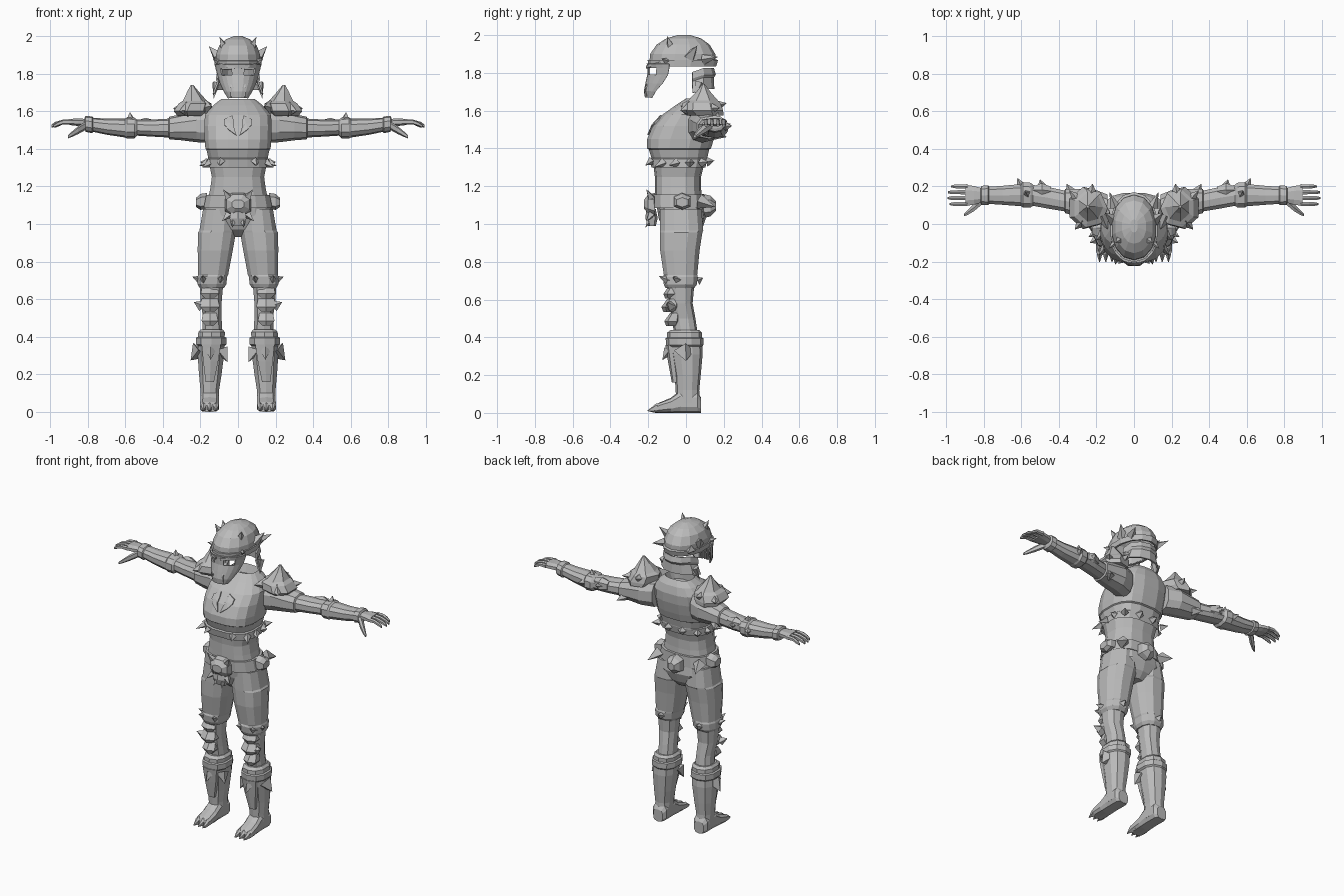
import bpy, bmesh, math
from mathutils import Vector
from mathutils.bvhtree import BVHTree

steel = bpy.data.materials.new("grey_steel")
steel.diffuse_color = (0.5, 0.5, 0.5, 1)


def finish(name, bm, mirror=False, thick=0):
    bmesh.ops.recalc_face_normals(bm, faces=bm.faces)
    me = bpy.data.meshes.new(name)
    bm.to_mesh(me)
    bm.free()
    me.materials.append(steel)
    ob = bpy.data.objects.new(name, me)
    bpy.context.collection.objects.link(ob)
    if thick:
        s = ob.modifiers.new("thickness", 'SOLIDIFY')
        s.thickness = thick
        s.offset = -1
    if mirror:
        m = ob.modifiers.new("mirror", 'MIRROR')
        m.use_clip = False
        m.use_mirror_merge = False
    return ob


def loft(bm, axis, rings, n=10, power=2.4, caps=(True, True)):
    """Skin rounded sections: (position, a0, a1, b0, b1) along x, y or z."""
    loops = []
    for t, a0, a1, b0, b1 in rings:
        loop = []
        for i in range(n):
            ang = 2 * math.pi * (i + 0.5) / n
            c, s = math.cos(ang), math.sin(ang)
            a = (a0 + a1) / 2 + (a1 - a0) / 2 * math.copysign(abs(c) ** (2 / power), c)
            b = (b0 + b1) / 2 + (b1 - b0) / 2 * math.copysign(abs(s) ** (2 / power), s)
            co = {'x': (t, a, b), 'y': (a, t, b), 'z': (a, b, t)}[axis]
            loop.append(bm.verts.new(co))
        loops.append(loop)
    for l0, l1 in zip(loops, loops[1:]):
        for i in range(n):
            j = (i + 1) % n
            bm.faces.new((l0[i], l0[j], l1[j], l1[i]))
    for use, loop in zip(caps, (loops[0], loops[-1])):
        if use:
            bm.faces.new(loop)


def part(name, axis, rings, n=10, power=2.4, caps=(True, True), mirror=False, thick=0):
    bm = bmesh.new()
    loft(bm, axis, rings, n, power, caps)
    return finish(name, bm, mirror, thick)


def spikes(name, items, sides=4, mirror=True):
    """Cones given as (base point, tip point, base radius)."""
    bm = bmesh.new()
    for base, tip, r in items:
        base, tip = Vector(base), Vector(tip)
        q = (tip - base).to_track_quat('Z', 'Y')
        ring = [bm.verts.new(base + q @ Vector((r * math.cos(k), r * math.sin(k), 0)))
                for k in (2 * math.pi * i / sides for i in range(sides))]
        top = bm.verts.new(tip)
        bm.faces.new(ring)
        for i in range(sides):
            bm.faces.new((ring[i], ring[(i + 1) % sides], top))
    return finish(name, bm, mirror)


# Helmet dome, brow band and neck guard
part("helmet_dome", 'z', [(1.84, -.122, .122, -.195, .155), (1.90, -.12, .12, -.19, .155),
     (1.95, -.102, .102, -.155, .125), (1.982, -.066, .066, -.105, .08),
     (2.0, -.02, .02, -.045, .025)], 14, 2.1, (False, True), thick=.012)
part("helmet_band", 'z', [(1.835, -.126, .126, -.2, .16), (1.868, -.129, .129, -.203, .17)],
     14, 2.1, (False, False), thick=.015)
bm = bmesh.new()
rows = []
for z, w, back in ((1.825, .112, .148), (1.79, .118, .158), (1.775, .112, .148), (1.715, .135, .15)):
    rows.append([bm.verts.new((w * math.sin(a), .035 + (back - .035) * math.cos(a),
                 z - (.02 if i in (0, 6) else 0)))
                 for i, a in enumerate(math.radians(-90 + 30 * k) for k in range(7))])
for r0, r1 in zip(rows, rows[1:]):
    for i in range(6):
        bm.faces.new((r0[i], r0[i + 1], r1[i + 1], r1[i]))
finish("neck_guard", bm, thick=.01)

# Face mask with open eyes
bm = bmesh.new()
rows = []
for z, w, front, depth in ((1.85, .115, -.198, .12), (1.828, .11, -.195, .118), (1.79, .1, -.195, .11),
                           (1.745, .086, -.205, .09), (1.705, .066, -.213, .06), (1.672, .045, -.208, .035)):
    rows.append([bm.verts.new((w * math.sin(a), front + depth * (1 - math.cos(a)), z))
                 for a in (math.radians(-85 + 17 * k) for k in range(11))])
for j, (r0, r1) in enumerate(zip(rows, rows[1:])):
    for i in range(10):
        if not (j == 1 and i in (2, 3, 6, 7)):
            bm.faces.new((r0[i], r0[i + 1], r1[i + 1], r1[i]))
finish("face_mask", bm, thick=.01)
bm = bmesh.new()
for x in (-.036, -.018, 0, .018, .036):
    loft(bm, 'z', [(1.675, x - .005, x + .005, -.213, -.19), (1.725, x - .007, x + .007, -.22, -.19),
                   (1.745, x - .004, x + .004, -.208, -.19)], 4)
finish("mask_teeth", bm)
part("mask_brow", 'x', [(.015, -.215, -.19, 1.822, 1.84), (.06, -.2, -.165, 1.828, 1.848),
     (.1, -.15, -.12, 1.84, 1.86)], 4, mirror=True)
spikes("helmet_horns", [((.105, .02, 1.885), (.155, .06, 1.945), .035), ((.07, -.08, 1.935), (.098, -.1, 1.995), .028),
       ((.1, .09, 1.87), (.13, .17, 1.885), .028), ((.1, -.1, 1.86), (.135, -.13, 1.875), .02),
       ((.115, .07, 1.75), (.13, .045, 1.665), .025)])

# Cuirass: stepped chest and belly plates with an open collar
torso = part("cuirass", 'z', [(1.30, -.172, .172, -.185, .105), (1.345, -.168, .168, -.195, .115),
     (1.35, -.16, .16, -.185, .115), (1.395, -.17, .17, -.2, .125), (1.40, -.176, .176, -.208, .135),
     (1.45, -.18, .18, -.208, .15), (1.52, -.182, .182, -.178, .165), (1.58, -.178, .178, -.125, .168),
     (1.63, -.135, .135, -.055, .155), (1.665, -.09, .09, .0, .13), (1.61, -.075, .075, .0, .11)],
     16, 2.7, (False, True))
part("waist", 'z', [(1.12, -.165, .165, -.165, .085), (1.19, -.15, .15, -.165, .08),
     (1.25, -.142, .142, -.165, .08), (1.33, -.158, .158, -.175, .1)], 14, 2.6)

# Chest emblem: two raised plates laid on the chest
bvh = BVHTree.FromObject(torso, bpy.context.evaluated_depsgraph_get())
bm = bmesh.new()
outline = [(.008, .47), (.05, .50), (.075, .53), (.075, .555), (.03, .575), (.024, .55), (.024, .52)]


def on_chest(x, z, off):
    hit = bvh.ray_cast(Vector((x, -1, z)), Vector((0, 1, 0)))[0]
    return bm.verts.new(hit + Vector((0, -off, .3 * off)))


mid = on_chest(.042, 1.535, .01)
edge = [on_chest(x, 1 + z, .008) for x, z in outline]
low = [on_chest(x, 1 + z, -.004) for x, z in outline]
for i in range(len(edge)):
    j = (i + 1) % len(edge)
    bm.faces.new((mid, edge[i], edge[j]))
    bm.faces.new((edge[i], low[i], low[j], edge[j]))
finish("chest_emblem", bm, True)
spikes("cuirass_spikes", [((.15, -.12, 1.325), (.19, -.17, 1.3), .025), ((.165, -.05, 1.325), (.205, -.09, 1.31), .025),
       ((.168, .02, 1.325), (.2, .02, 1.33), .025), ((.14, .08, 1.325), (.17, .12, 1.33), .025),
       ((.09, -.18, 1.335), (.1, -.215, 1.31), .024), ((.05, .11, 1.33), (.055, .15, 1.335), .028)])

# Belt, pouches and buckles
part("belt", 'z', [(1.085, -.186, .186, -.175, .1), (1.155, -.172, .172, -.178, .098)], 14, 2.6)
part("hip_pouch", 'x', [(.165, -.07, .03, 1.08, 1.165), (.2, -.07, .03, 1.075, 1.16),
     (.222, -.055, .015, 1.09, 1.14)], 6, mirror=True)
part("back_buckle", 'y', [(.085, -.055, .055, 1.03, 1.16), (.13, -.05, .05, 1.04, 1.15),
     (.158, -.025, .025, 1.07, 1.12)], 6)
part("front_buckle", 'y', [(-.165, -.075, .075, 1.03, 1.17), (-.2, -.065, .065, 1.05, 1.16),
     (-.222, -.035, .035, 1.08, 1.13)], 8)
part("buckle_jaw", 'z', [(.99, -.04, .04, -.2, -.16), (1.03, -.05, .05, -.215, -.15),
     (1.08, -.04, .04, -.21, -.16)], 6)
spikes("buckle_horns", [((.05, -.185, 1.14), (.08, -.21, 1.185), .022), ((.05, -.185, 1.05), (.085, -.21, 1.015), .022),
       ((.025, -.195, 1.015), (.03, -.215, .98), .014), ((.15, .07, 1.12), (.175, .155, 1.09), .04)])

# Pelvis and legs
part("pelvis", 'z', [(.93, -.05, .05, -.07, .05), (.97, -.12, .12, -.12, .085), (1.03, -.185, .185, -.145, .105),
     (1.13, -.175, .175, -.16, .09)], 14)
part("thigh", 'z', [(.66, .072, .205, -.11, .045), (.68, .06, .218, -.12, .06), (.72, .055, .218, -.125, .065),
     (.73, .05, .214, -.12, .062), (.86, .025, .217, -.14, .075), (.955, .008, .216, -.142, .09),
     (.965, .006, .208, -.142, .095), (1.08, .01, .188, -.14, .085)], 12, mirror=True)
part("knee", 'z', [(.40, .08, .195, -.06, .065), (.50, .085, .188, -.075, .05), (.58, .085, .2, -.09, .035),
     (.69, .075, .208, -.105, .045)], 10, mirror=True)
bm = bmesh.new()
for z, w, f in ((.645, .055, -.12), (.575, .06, -.13), (.5, .05, -.115)):
    loft(bm, 'z', [(z - .04, .15 - w * .5, .15 + w * .5, f + .01, -.04), (z - .015, .15 - w, .15 + w, f, -.03),
                   (z + .028, .15 - w * .8, .15 + w * .8, f + .03, -.03)], 6)
finish("knee_plates", bm, True)
part("boot_shaft", 'z', [(.03, .1, .2, -.05, .075), (.12, .098, .202, -.055, .07), (.2, .085, .21, -.06, .078),
     (.31, .07, .218, -.08, .088), (.38, .068, .214, -.092, .085)], 10, mirror=True)
part("boot_cuff", 'z', [(.35, .07, .215, -.095, .085), (.36, .058, .226, -.105, .092), (.395, .058, .226, -.108, .092),
     (.4, .068, .216, -.1, .085), (.425, .066, .214, -.1, .085), (.44, .08, .2, -.08, .07)], 10, mirror=True)
part("shin_plate", 'z', [(.16, .125, .175, -.075, -.04), (.27, .1, .19, -.095, -.04), (.36, .085, .2, -.11, -.04)],
     6, mirror=True)
part("foot", 'y', [(.08, .115, .185, 0, .08), (.06, .1, .2, 0, .11), (-.03, .1, .2, 0, .12), (-.08, .1, .202, 0, .08),
     (-.14, .1, .205, 0, .055), (-.165, .11, .195, 0, .035)], 10, 3, mirror=True)
bm = bmesh.new()
for x in (.117, .15, .183):
    loft(bm, 'y', [(-.12, x - .017, x + .017, .005, .055), (-.16, x - .016, x + .016, .003, .048),
                   (-.175, x - .012, x + .012, .003, .035), (-.203, x - .002, x + .002, .01, .014)], 6)
finish("toe_claws", bm, True)
spikes("leg_spikes", [((.195, -.04, .70), (.243, -.07, .72), .028), ((.195, -.08, .565), (.235, -.1, .585), .03),
       ((.1, -.09, .7), (.085, -.145, .725), .026), ((.18, -.09, .7), (.19, -.145, .725), .026),
       ((.2, -.01, .33), (.252, .0, .275), .055), ((.085, -.04, .33), (.055, -.06, .265), .04),
       ((.145, -.09, .33), (.145, -.125, .28), .03), ((.14, .06, .7), (.14, .09, .715), .025)])

# Arms with stepped arm guards
part("upper_arm", 'x', [(.14, .0, .16, 1.43, 1.61), (.22, .02, .19, 1.435, 1.605), (.3, .035, .19, 1.445, 1.585),
     (.365, .055, .19, 1.45, 1.57), (.37, .065, .18, 1.46, 1.56), (.46, .08, .2, 1.465, 1.555),
     (.54, .095, .21, 1.47, 1.555)], 10, mirror=True)
part("forearm_guard", 'x', [(.53, .1, .205, 1.475, 1.55), (.55, .085, .222, 1.455, 1.565),
     (.59, .085, .225, 1.455, 1.568), (.6, .092, .215, 1.46, 1.56), (.7, .1, .205, 1.475, 1.56),
     (.77, .105, .2, 1.49, 1.565), (.775, .098, .208, 1.483, 1.572), (.81, .1, .205, 1.49, 1.575),
     (.815, .11, .195, 1.505, 1.565)], 10, mirror=True)
part("elbow_plate", 'x', [(.44, .15, .2, 1.49, 1.55), (.49, .14, .222, 1.48, 1.565), (.54, .16, .2, 1.49, 1.55)],
     6, mirror=True)
spikes("arm_spikes", [((.6, .2, 1.515), (.62, .245, 1.52), .028), ((.57, .16, 1.55), (.575, .17, 1.595), .028),
       ((.49, .2, 1.52), (.5, .238, 1.53), .026), ((.33, .16, 1.48), (.36, .215, 1.46), .035)])

# Shoulder pads: flared base rising to a peak
part("shoulder_pad", 'z', [(1.575, .17, .33, .0, .2), (1.6, .145, .352, -.03, .2), (1.64, .14, .325, -.02, .185),
     (1.655, .165, .3, .01, .17), (1.70, .205, .275, .055, .13), (1.74, .238, .252, .085, .1)], 7, 2, mirror=True)
spikes("shoulder_spikes", [((.23, .14, 1.62), (.22, .215, 1.64), .045), ((.29, .12, 1.61), (.345, .18, 1.615), .04),
       ((.27, .02, 1.61), (.315, -.03, 1.6), .04), ((.17, .04, 1.62), (.14, -.03, 1.625), .04)])

# Hands with four fingers and a thumb
part("palm", 'x', [(.8, .115, .19, 1.515, 1.56), (.85, .1, .205, 1.52, 1.562), (.895, .092, .212, 1.525, 1.56)],
     8, mirror=True)
bm = bmesh.new()
for y, tip in ((.106, .98), (.138, .992), (.169, .99), (.2, .972)):
    loft(bm, 'x', [(.885, y - .013, y + .013, 1.528, 1.558), (.93, y - .012, y + .012, 1.53, 1.555),
                   (tip - .02, y - .011, y + .011, 1.52, 1.543), (tip, y - .006, y + .006, 1.512, 1.528)], 6)
loft(bm, 'x', [(.81, .1, .145, 1.5, 1.545), (.85, .066, .11, 1.478, 1.52), (.885, .046, .075, 1.462, 1.49),
               (.905, .04, .055, 1.455, 1.472)], 6)
finish("fingers", bm, True)
